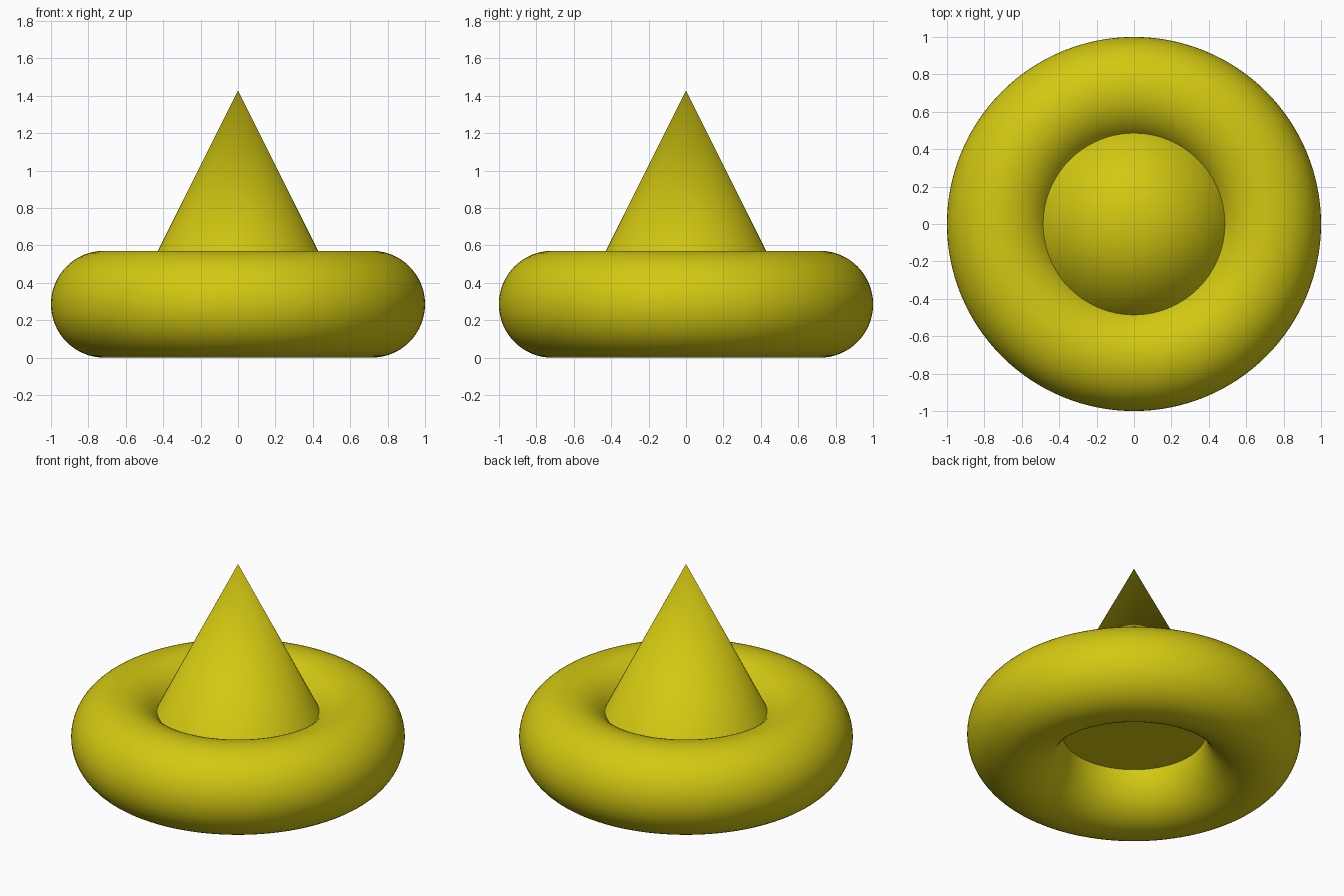
import bpy
import math

if "Cube" in bpy.data.objects:
    bpy.data.objects.remove(bpy.data.objects["Cube"])

R, r = 0.7143, 0.2857      # ring radius and tube radius
APEX = 1.4286              # height of the cone tip

yellow = bpy.data.materials.new("yellow")
yellow.diffuse_color = (0.65, 0.58, 0.006, 1.0)
yellow.use_nodes = True
yellow.node_tree.nodes["Principled BSDF"].inputs["Base Color"].default_value = yellow.diffuse_color


def finish(name):
    """Name the active object, colour it and smooth it, keeping sharp edges."""
    ob = bpy.context.object
    ob.name = name
    ob.data.materials.append(yellow)
    bpy.ops.object.shade_smooth_by_angle(angle=math.radians(40))


# Ring lying on the ground
bpy.ops.mesh.primitive_torus_add(major_segments=128, minor_segments=64,
                                 major_radius=R, minor_radius=r,
                                 location=(0, 0, r))
finish("ring")

# Cone with its closed base at the middle height of the ring
height = APEX - r
bpy.ops.mesh.primitive_cone_add(vertices=64, radius1=height / 2, radius2=0,
                                depth=height, location=(0, 0, r + height / 2))
finish("cone")
